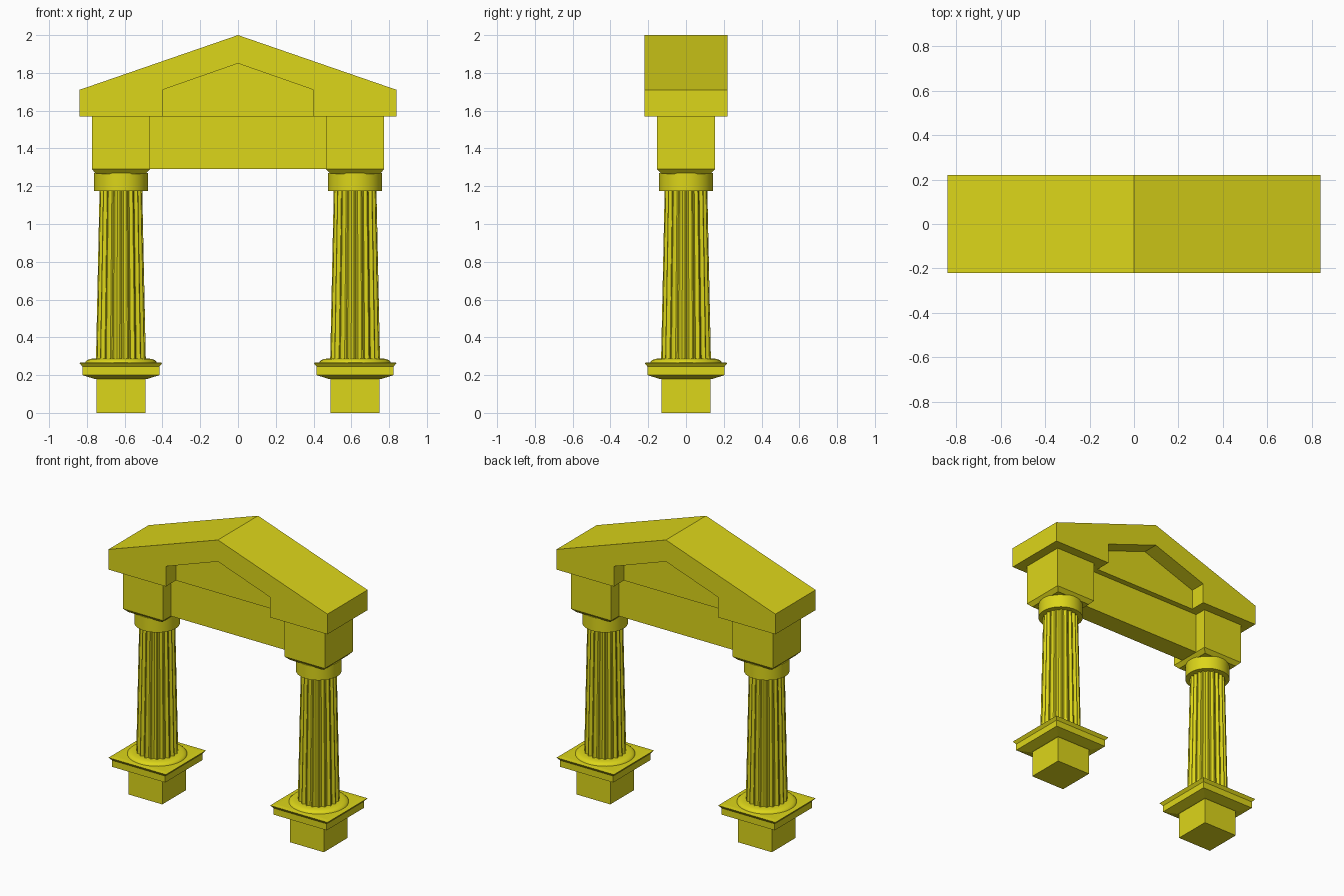
import bpy, bmesh
from math import sin, cos, pi, tau

if "Cube" in bpy.data.objects:
    bpy.data.objects.remove(bpy.data.objects["Cube"])

stone = bpy.data.materials.new("yellow_stone")
stone.diffuse_color = (0.72, 0.67, 0.01, 1)
stone.use_nodes = True
stone.node_tree.nodes["Principled BSDF"].inputs["Base Color"].default_value = stone.diffuse_color


def finish(name, bm, smooth=False):
    bmesh.ops.recalc_face_normals(bm, faces=bm.faces)
    mesh = bpy.data.meshes.new(name)
    bm.to_mesh(mesh)
    bm.free()
    mesh.materials.append(stone)
    obj = bpy.data.objects.new(name, mesh)
    bpy.context.collection.objects.link(obj)
    if smooth:
        bpy.ops.object.select_all(action='DESELECT')
        obj.select_set(True)
        bpy.context.view_layer.objects.active = obj
        bpy.ops.object.shade_smooth_by_angle(angle=0.6)
    return obj


def loft(name, section, levels, cx=0, smooth=False):
    """Stack scaled copies of a plan section; levels are (scale, z)."""
    bm = bmesh.new()
    rings = [[bm.verts.new((cx + x * s, y * s, z)) for x, y in section] for s, z in levels]
    n = len(section)
    for a, b in zip(rings, rings[1:]):
        for i in range(n):
            j = (i + 1) % n
            bm.faces.new((a[i], a[j], b[j], b[i]))
    bm.faces.new(rings[0])
    bm.faces.new(rings[-1])
    return finish(name, bm, smooth)


def prism(name, outline, depth):
    """Extrude an x-z outline symmetrically along y."""
    bm = bmesh.new()
    front, back = [[bm.verts.new((x, y, z)) for x, z in outline] for y in (-depth, depth)]
    n = len(outline)
    bm.faces.new(front)
    bm.faces.new(back)
    for i in range(n):
        j = (i + 1) % n
        bm.faces.new((front[i], front[j], back[j], back[i]))
    return finish(name, bm)


square = [(-1, -1), (1, -1), (1, 1), (-1, 1)]
circle = [(cos(tau * i / 48), sin(tau * i / 48)) for i in range(48)]

# Fluted section: 20 scooped grooves with narrow ridges between them
FLUTES, STEPS = 20, 7
fluted = []
for i in range(FLUTES):
    for k in range(STEPS):
        a = tau * (i + 0.85 * k / (STEPS - 1)) / FLUTES
        r = 1 - 0.11 * sin(pi * k / (STEPS - 1))
        fluted.append((r * cos(a), r * sin(a)))

for side, cx in (("left", -0.62), ("right", 0.62)):
    # Pedestal and flared plinth
    loft(f"{side}_pedestal", square, [(0.13, 0), (0.13, 0.185)], cx)
    loft(f"{side}_plinth", square, [(0.14, 0.18), (0.204, 0.2), (0.204, 0.245),
                                    (0.22, 0.265), (0.19, 0.268)], cx)
    # Rounded base ring
    loft(f"{side}_base_ring", circle, [(0.19, 0.262), (0.187, 0.272), (0.178, 0.28),
                                       (0.162, 0.286), (0.14, 0.288)], cx, True)
    # Tapered shaft and capital
    loft(f"{side}_shaft", fluted, [(0.132, 0.28), (0.113, 1.18)], cx, True)
    loft(f"{side}_capital", circle, [(0.143, 1.175), (0.143, 1.27)], cx, True)
    # Block carrying the pediment, chamfered at its underside
    loft(f"{side}_block", square, [(0.13, 1.265), (0.154, 1.29), (0.154, 1.57)], cx)

# Lintel between the blocks
prism("lintel", [(-0.48, 1.29), (0.48, 1.29), (0.48, 1.58), (-0.48, 1.58)], 0.07)

# Gable frame with its recessed panel
gable = [(-0.4, 1.57), (-0.4, 1.71), (0, 1.85), (0.4, 1.71), (0.4, 1.57)]
prism("pediment_frame", gable + [(0.84, 1.57), (0.84, 1.71), (0, 2),
                                 (-0.84, 1.71), (-0.84, 1.57)], 0.22)
prism("pediment_panel", gable, 0.11)
